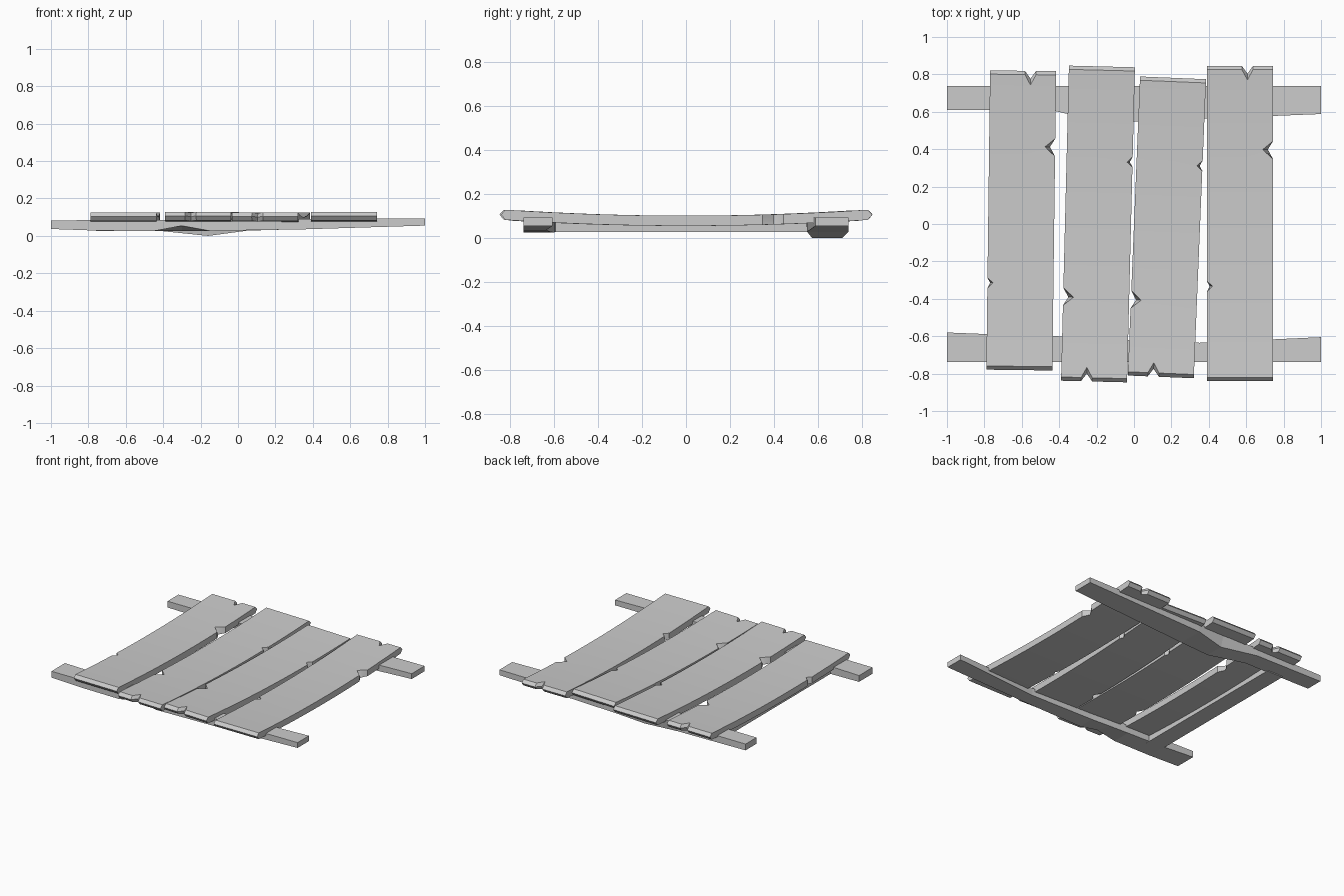
import bpy, bmesh, math
from mathutils import Matrix

cube = bpy.data.objects.get("Cube")
if cube:
    bpy.data.objects.remove(cube)

grey = bpy.data.materials.new("weathered grey")
grey.use_nodes = True
colour = (0.6, 0.6, 0.6, 1)
grey.diffuse_color = colour
grey.node_tree.nodes["Principled BSDF"].inputs["Base Color"].default_value = colour


def finish(name, bm, smooth=False):
    bmesh.ops.recalc_face_normals(bm, faces=bm.faces)
    mesh = bpy.data.meshes.new(name)
    bm.to_mesh(mesh)
    bm.free()
    mesh.materials.append(grey)
    obj = bpy.data.objects.new(name, mesh)
    bpy.context.collection.objects.link(obj)
    if smooth:
        bpy.ops.object.select_all(action='DESELECT')
        obj.select_set(True)
        bpy.context.view_layer.objects.active = obj
        bpy.ops.object.shade_smooth_by_angle(angle=math.radians(20))
    return obj


def loft(bm, rings):
    """Skin matching closed rings of points and cap both ends."""
    rings = [[bm.verts.new(p) for p in ring] for ring in rings]
    for a, b in zip(rings, rings[1:]):
        for i in range(len(a)):
            j = (i + 1) % len(a)
            bm.faces.new((a[i], a[j], b[j], b[i]))
    bm.faces.new(rings[0])
    bm.faces.new(rings[-1])


WIDTH, THICK = 0.353, 0.046


def plank_outline(length, z, tip, cut):
    """Plank outline with one big side chip, one small one and an end chip."""
    w, l = WIDTH / 2, length / 2 - 0.02 + tip
    return [(x, y, z) for x, y in (
        (-w, -l), (w, -l),
        (w, 0.345), (w - 0.055 * cut, 0.395), (w, 0.44),
        (w, l),
        (0.07, l), (0.04, l - 0.055 * cut), (0.01, l),
        (-w, l),
        (-w, -0.31), (-w + 0.03 * cut, -0.335), (-w, -0.365))]


# Deck planks: bent boards with pointed ends; the middle two are turned around
planks = (
    ("plank_far_right", -0.603, 0.019, 1.6, -0.0125, False),
    ("plank_mid_right", -0.1925, 0, 1.685, -0.025, True),
    ("plank_mid_left", 0.176, -0.018, 1.6, -0.041, True),
    ("plank_far_left", 0.5665, 0.003, 1.685, 0, False))
for name, x, y, length, angle, turned in planks:
    bm = bmesh.new()
    loft(bm, [plank_outline(length, 0, 0, 0.5),
              plank_outline(length, THICK / 2, 0.02, 0.75),
              plank_outline(length, THICK, 0, 1)])
    for i in range(-7, 8):
        bmesh.ops.bisect_plane(bm, geom=bm.verts[:] + bm.edges[:] + bm.faces[:],
                               plane_co=(0, i * 0.103, 0), plane_no=(0, 1, 0))
    for v in bm.verts:
        v.co.z += 0.055 + 0.04 * v.co.y ** 2
    turn = angle + (math.pi if turned else 0)
    bm.transform(Matrix.Translation((x, y, 0)) @ Matrix.Rotation(turn, 4, 'Z'))
    finish(name, bm, smooth=True)


def rail(name, side, stations):
    """Rough rail along x: x, inner y, bottom, top, bottom inset, outer chip."""
    bm = bmesh.new()
    loft(bm, [[(x, side * 0.737, top), (x, side * inner, top),
               (x, side * (inner + inset), low),
               (x, side * (0.737 - inset), low + chip)]
              for x, inner, low, top, inset, chip in stations])
    finish(name, bm)


# Cross rails: the back one sags to a knot, the front one has a chipped edge
rail("back_rail", 1, (
    (-1, 0.61, 0.037, 0.083, 0, 0),
    (-0.45, 0.61, 0.03, 0.085, 0, 0),
    (-0.16, 0.545, 0, 0.087, 0.027, 0),
    (0.05, 0.55, 0.028, 0.088, 0, 0),
    (1, 0.588, 0.055, 0.094, 0, 0)))
rail("front_rail", -1, (
    (-1, 0.58, 0.037, 0.083, 0, 0),
    (-0.75, 0.59, 0.028, 0.084, 0, 0),
    (-0.45, 0.598, 0.026, 0.085, 0, 0),
    (-0.3, 0.605, 0.026, 0.086, 0, 0.028),
    (-0.15, 0.615, 0.027, 0.087, 0, 0),
    (0.35, 0.635, 0.035, 0.09, 0, 0),
    (1, 0.605, 0.055, 0.094, 0, 0)))

# Straight brace joining the rails under the outer plank
bm = bmesh.new()
loft(bm, [[(x, y, z) for x, z in
           ((-0.76, 0.027), (-0.63, 0.027), (-0.63, 0.07), (-0.76, 0.07))]
          for y in (-0.62, 0.63)])
finish("under_brace", bm)
